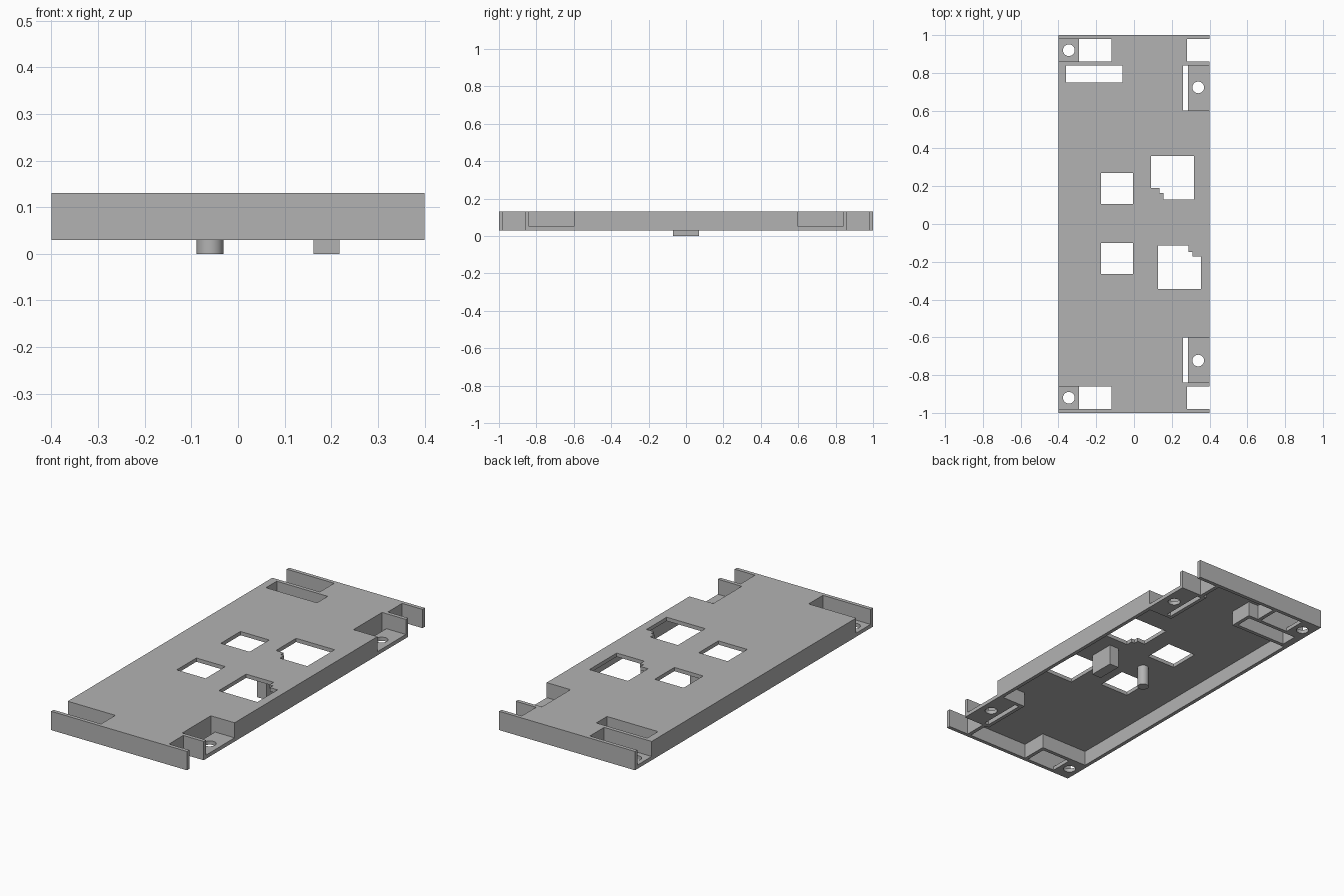
import bpy
import bmesh
from mathutils import Matrix, Vector

cube = bpy.data.objects.get("Cube")
if cube:
    bpy.data.objects.remove(cube, do_unlink=True)

BOTTOM, TOP, WALL = 0.03, 0.13, 0.02

grey = bpy.data.materials.new("plain grey")
grey.use_nodes = True
grey.diffuse_color = (0.45, 0.45, 0.45, 1)
grey.node_tree.nodes["Principled BSDF"].inputs["Base Color"].default_value = (0.45, 0.45, 0.45, 1)


def finish(name, bm):
    bmesh.ops.recalc_face_normals(bm, faces=bm.faces)
    mesh = bpy.data.meshes.new(name)
    bm.to_mesh(mesh)
    bm.free()
    mesh.materials.append(grey)
    obj = bpy.data.objects.new(name, mesh)
    bpy.context.collection.objects.link(obj)
    return obj


def prism(name, outline, z0, z1):
    bm = bmesh.new()
    face = bm.faces.new([bm.verts.new((x, y, z0)) for x, y in outline])
    side = bmesh.ops.extrude_face_region(bm, geom=[face])["geom"]
    verts = [v for v in side if isinstance(v, bmesh.types.BMVert)]
    bmesh.ops.translate(bm, verts=verts, vec=Vector((0, 0, z1 - z0)))
    return finish(name, bm)


def box(name, x0, x1, y0, y1, z0, z1):
    return prism(name, [(x0, y0), (x1, y0), (x1, y1), (x0, y1)], z0, z1)


def cylinder(name, x, y, radius, z0, z1):
    bm = bmesh.new()
    bmesh.ops.create_cone(bm, cap_ends=True, segments=32, radius1=radius, radius2=radius,
                          depth=z1 - z0, matrix=Matrix.Translation((x, y, (z0 + z1) / 2)))
    return finish(name, bm)


def cut(target, cutter):
    """Subtract the cutter from the target, then discard it."""
    mod = target.modifiers.new("cut", "BOOLEAN")
    mod.operation = "DIFFERENCE"
    mod.solver = "EXACT"
    mod.object = cutter
    cutter.hide_render = True
    bpy.context.view_layer.objects.active = target
    bpy.ops.object.modifier_apply(modifier=mod.name)
    bpy.data.objects.remove(cutter, do_unlink=True)


def span(a, b, sign):
    return sorted((a * sign, b * sign))


# Pockets: x range and y range, repeated at both ends, plus one lone slot
pockets = []
for s in (1, -1):
    pockets.append((-0.45, -0.12, *span(0.86, 0.98, s)))
    pockets.append((0.28, 0.45, *span(0.86, 0.98, s)))
    pockets.append((0.26, 0.45, *span(0.60, 0.84, s)))
pockets.append((-0.36, -0.06, 0.75, 0.84))

# Hollow underside, leaving walls around every pocket
cavity = box("cavity_cutter", -0.38, 0.38, -0.98, 0.98, 0, TOP - WALL)
for x0, x1, y0, y1 in pockets:
    cut(cavity, box("pocket_wall", x0 - WALL, x1 + WALL, y0 - WALL, y1 + WALL, -0.1, 0.2))

# Cover shell with the pockets opened
cover = box("cover_shell", -0.4, 0.4, -1, 1, BOTTOM, TOP)
cut(cover, cavity)
for p in pockets:
    cut(cover, box("pocket_cutter", *p, -0.1, 0.3))

# Windows: two rectangles and two with a stepped corner
for y0, y1 in ((0.105, 0.27), (-0.265, -0.10)):
    cut(cover, box("window_cutter", -0.175, -0.005, y0, y1, -0.1, 0.3))
stepped = [(0.09, 0.19), (0.135, 0.19), (0.135, 0.165), (0.155, 0.165),
           (0.155, 0.13), (0.317, 0.13), (0.317, 0.36), (0.09, 0.36)]
cut(cover, prism("window_cutter", stepped, -0.1, 0.3))
turned = [(0.444 - x, 0.017 - y) for x, y in stepped]
cut(cover, prism("window_cutter", turned, -0.1, 0.3))

# Screw tabs on the pocket floors
for s, end in ((1, "back"), (-1, "front")):
    for name, x0, x1, y0, y1, hx, hy in (
            ("corner", -0.4, -0.29, 0.86, 0.98, -0.345, 0.92),
            ("side", 0.285, 0.4, 0.60, 0.84, 0.34, 0.723)):
        tab = box(f"{end}_{name}_screw_tab", x0, x1, *span(y0, y1, s), BOTTOM, BOTTOM + WALL)
        cut(tab, cylinder("hole_cutter", hx, hy * s, 0.031, -0.1, 0.3))

# Pegs hanging under the top plate
box("block_peg", 0.162, 0.218, -0.07, 0.07, 0, TOP - WALL)
peg = cylinder("round_peg", -0.06, 0, 0.029, 0, TOP - WALL)
bpy.ops.object.select_all(action="DESELECT")
peg.select_set(True)
bpy.context.view_layer.objects.active = peg
bpy.ops.object.shade_smooth_by_angle()
